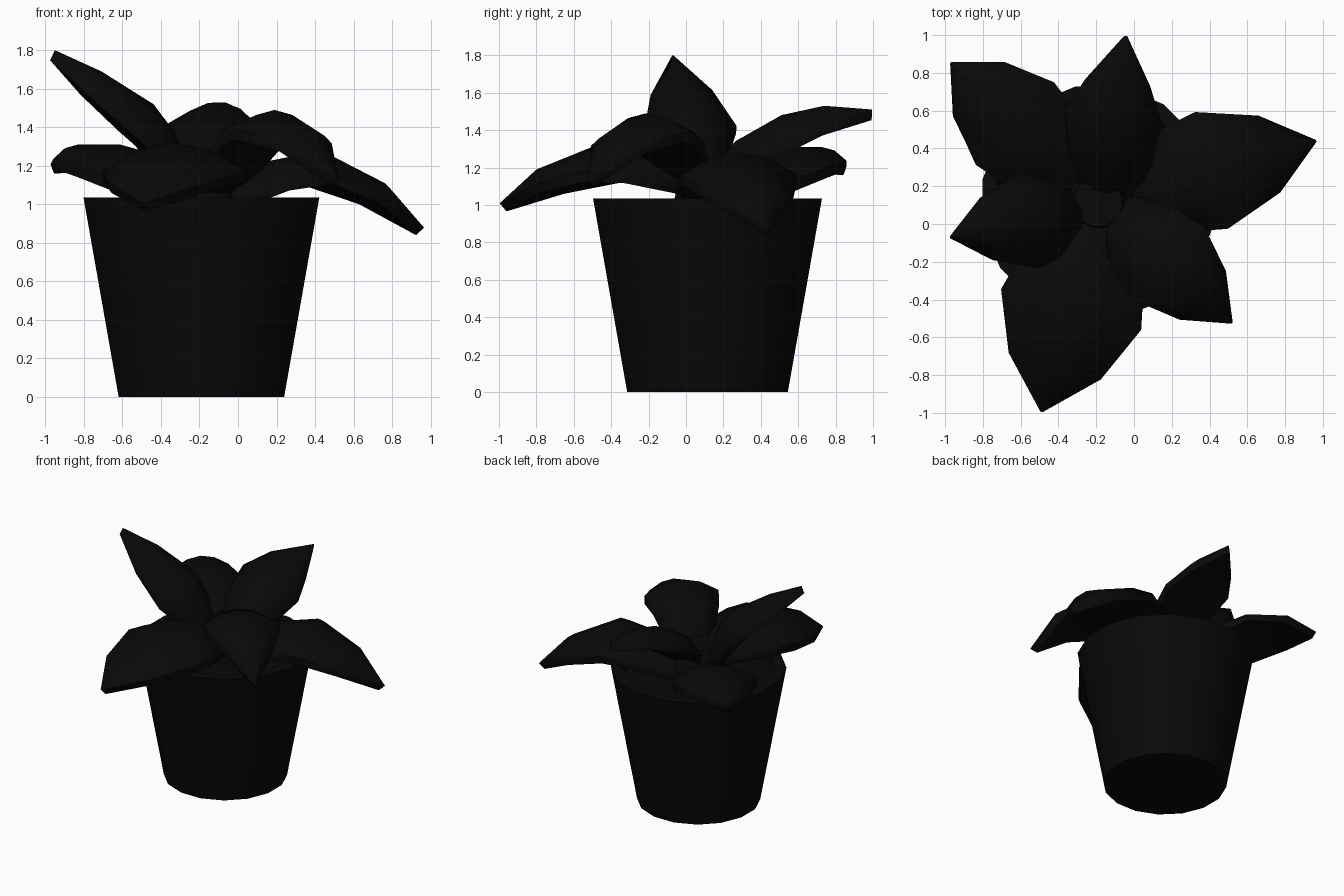
import bpy, bmesh, math
from mathutils import Vector

if "Cube" in bpy.data.objects:
    bpy.data.objects.remove(bpy.data.objects["Cube"], do_unlink=True)

black = bpy.data.materials.new("near_black")
colour = (0.0025, 0.0025, 0.0025, 1)
black.diffuse_color = colour
black.use_nodes = True
black.node_tree.nodes["Principled BSDF"].inputs["Base Color"].default_value = colour

AXIS = Vector((-0.19, 0.115, 0))
SIDES = 16


def finish(name, bm, angle):
    """Turn a bmesh into a shaded object."""
    bmesh.ops.recalc_face_normals(bm, faces=bm.faces[:])
    mesh = bpy.data.meshes.new(name)
    bm.to_mesh(mesh)
    bm.free()
    mesh.materials.append(black)
    obj = bpy.data.objects.new(name, mesh)
    bpy.context.collection.objects.link(obj)
    bpy.ops.object.select_all(action="DESELECT")
    obj.select_set(True)
    bpy.context.view_layer.objects.active = obj
    bpy.ops.object.shade_smooth_by_angle(angle=math.radians(angle))


def loft(name, rings, angle):
    """Skin closed rings of points and cap both ends."""
    bm = bmesh.new()
    rings = [[bm.verts.new(p) for p in ring] for ring in rings]
    count = len(rings[0])
    for a, b in zip(rings, rings[1:]):
        for i in range(count):
            j = (i + 1) % count
            bm.faces.new((a[i], a[j], b[j], b[i]))
    bm.faces.new(rings[0])
    bm.faces.new(rings[-1])
    finish(name, bm, angle)


def lathe(name, profile):
    """Revolve (radius, height) points about the pot axis."""
    angles = [math.tau * (i + 0.5) / SIDES for i in range(SIDES)]
    loft(name, [[AXIS + Vector((r * math.cos(a), r * math.sin(a), z)) for a in angles]
                for r, z in profile], 35)


# Pot with a hollow rim, soil and a short stem
lathe("pot", [(0.438, 0), (0.624, 1.035), (0.545, 1.035), (0.525, 0.93)])
lathe("soil", [(0.505, 0.92), (0.53, 0.97)])
lathe("stem", [(0.2, 0.96), (0.13, 1.22)])

# Shared leaf outline: distance along the leaf and relative half width
ALONG = (0, 0.22, 0.5, 0.81, 1)
WIDTH = (0.45, 0.86, 1, 0.66, 0.02)
ACROSS = (-1, -0.5, 0, 0.5, 1)
EDGE = 0.055


def leaf(name, base, tip, half_width, heights, arch=0.38, along=ALONG, roll=0):
    """Fleshy pointed leaf, arched above and flat below, given its ridge heights."""
    base, tip = Vector((*base, 0)), Vector((*tip, 0))
    forward = (tip - base).normalized()
    side = Vector((-forward.y, forward.x, roll)).normalized()
    ridge = [base.lerp(tip, t) + Vector((0, 0, z)) for t, z in zip(along, heights)]
    last = len(ridge) - 1
    rings = []
    for i, point in enumerate(ridge):
        slope = (ridge[min(i + 1, last)] - ridge[max(i - 1, 0)]).normalized()
        normal = slope.cross(side).normalized()
        w = WIDTH[i] * half_width
        top = [point + side * w * u - normal * arch * w * u * u for u in ACROSS]
        under = [point + side * w * u - normal * (arch * w + EDGE) for u in ACROSS]
        rings.append(top + under[::-1])
    loft(name, rings, 60)


# Lower leaves
leaf("back_right_leaf", (-0.25, 0.17), (-0.97, 0.855), 0.3,
     (1.05, 1.2, 1.31, 1.31, 1.21))
leaf("left_leaf", (-0.1, 0.14), (0.965, 0.44), 0.32,
     (1.06, 1.22, 1.28, 1.11, 0.88))
leaf("front_leaf", (-0.19, 0.04), (-0.49, -0.995), 0.385,
     (1.17, 1.29, 1.32, 1.19, 1.01))

# Upper leaves
leaf("back_leaf", (-0.14, 0.08), (-0.04, 0.995), 0.26,
     (1.12, 1.34, 1.48, 1.53, 1.51), arch=0.44, along=(0, 0.2, 0.47, 0.72, 1), roll=0.18)
leaf("front_left_leaf", (-0.14, 0.1), (0.52, -0.525), 0.27,
     (1.1, 1.41, 1.49, 1.37, 1.13))
leaf("right_leaf", (-0.24, 0.07), (-0.95, -0.07), 0.255,
     (1.12, 1.37, 1.52, 1.69, 1.8), arch=0.6, along=(0, 0.12, 0.28, 0.66, 1), roll=-0.08)
